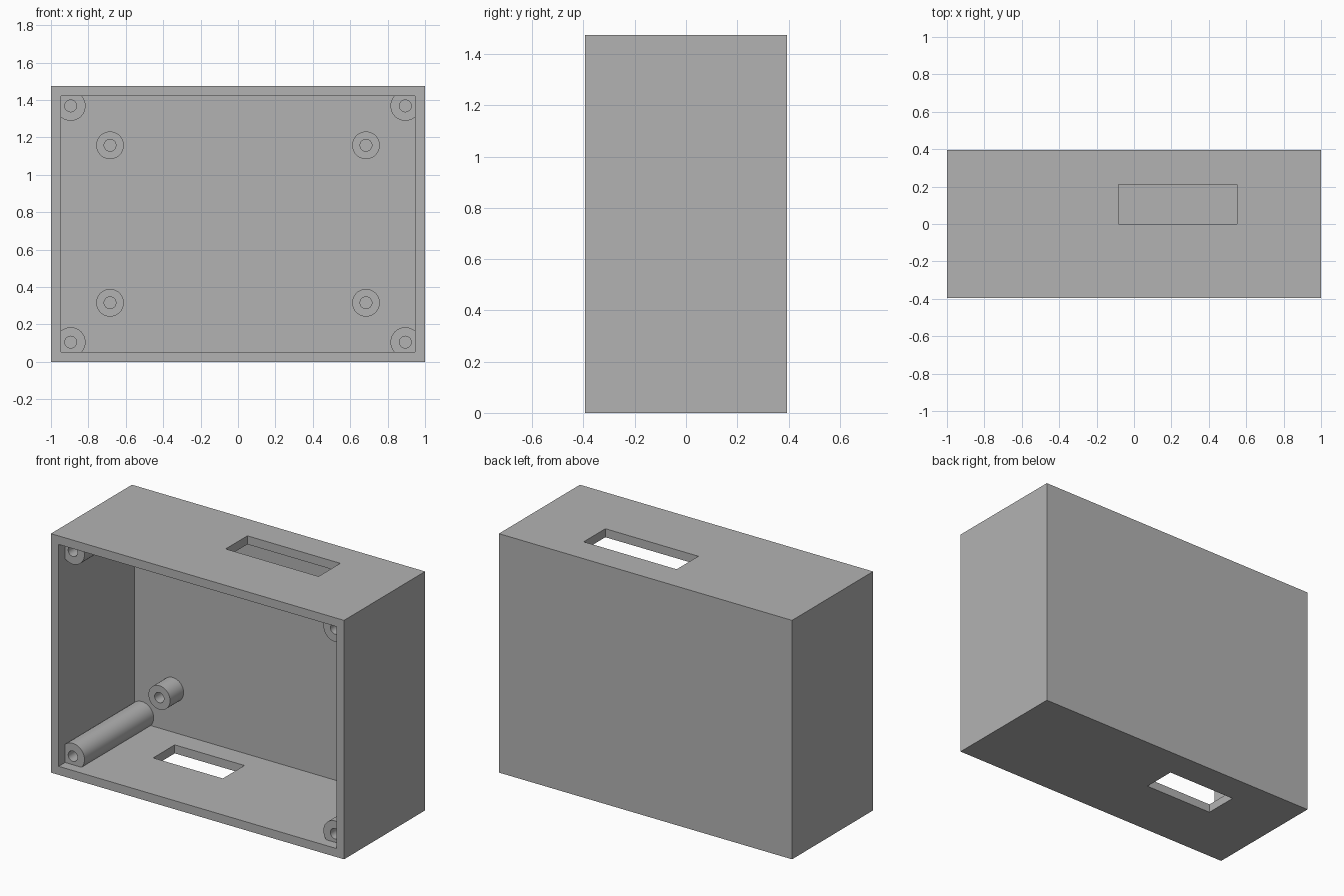
import bpy, math
from mathutils import Vector

if "Cube" in bpy.data.objects:
    bpy.data.objects.remove(bpy.data.objects["Cube"])

# Main dimensions
W, D, H, WALL = 1.0, 0.3947, 1.4737, 0.0526      # half width, half depth, height, wall
BACK = D - WALL                                  # inner face of the back wall
HOLE_R = 0.0316

grey = bpy.data.materials.new("plain grey")
grey.diffuse_color = (0.45, 0.45, 0.45, 1)
grey.use_nodes = True
grey.node_tree.nodes["Principled BSDF"].inputs["Base Color"].default_value = grey.diffuse_color


def box(name, lo, hi):
    lo, hi = Vector(lo), Vector(hi)
    bpy.ops.mesh.primitive_cube_add(size=1, location=(lo + hi) / 2)
    ob = bpy.context.object
    ob.name = name
    ob.scale = hi - lo
    bpy.ops.object.transform_apply(location=True, rotation=True, scale=True)
    return ob


def rod(name, x, z, r, y0, y1):
    """Cylinder running along y from y0 to y1."""
    bpy.ops.mesh.primitive_cylinder_add(vertices=64, radius=r, depth=y1 - y0,
                                        location=(x, (y0 + y1) / 2, z),
                                        rotation=(math.pi / 2, 0, 0))
    ob = bpy.context.object
    ob.name = name
    bpy.ops.object.transform_apply(location=True, rotation=True, scale=True)
    return ob


def combine(target, tool, operation):
    bpy.ops.object.select_all(action='DESELECT')
    bpy.context.view_layer.objects.active = target
    target.select_set(True)
    mod = target.modifiers.new(operation.lower(), 'BOOLEAN')
    mod.operation, mod.solver, mod.object = operation, 'EXACT', tool
    bpy.ops.object.modifier_apply(modifier=mod.name)
    bpy.data.objects.remove(tool, do_unlink=True)


# Open-fronted shell
case = box("enclosure", (-W, -D, 0), (W, D, H))
combine(case, box("cavity", (-W + WALL, -D - 0.1, WALL),
                  (W - WALL, BACK, H - WALL)), 'DIFFERENCE')

# Corner screw posts and short board standoffs: x, z values, radius, front end
pegs = [("corner_post", 0.8947, (0.1053, H - 0.1053), 0.0795, -0.332),
        ("standoff", 0.6842, (0.3158, 1.1579), 0.0737, 0.21)]
for name, px, heights, r, front in pegs:
    for x in (-px, px):
        for z in heights:
            combine(case, rod(name, x, z, r, front, BACK + 0.02), 'UNION')
            combine(case, rod("screw_hole", x, z, HOLE_R, front - 0.02, BACK),
                    'DIFFERENCE')

# Cable slots in the top and bottom walls
combine(case, box("top_slot", (-0.0842, 0, H - 0.1), (0.55, 0.2115, H + 0.1)), 'DIFFERENCE')
combine(case, box("bottom_slot", (-0.579, 0, -0.1), (-0.1035, 0.2105, 0.1)), 'DIFFERENCE')

# Finish
case.data.materials.clear()
case.data.materials.append(grey)
bpy.ops.object.select_all(action='DESELECT')
case.select_set(True)
bpy.context.view_layer.objects.active = case
bpy.ops.object.shade_smooth_by_angle(angle=math.radians(30))
